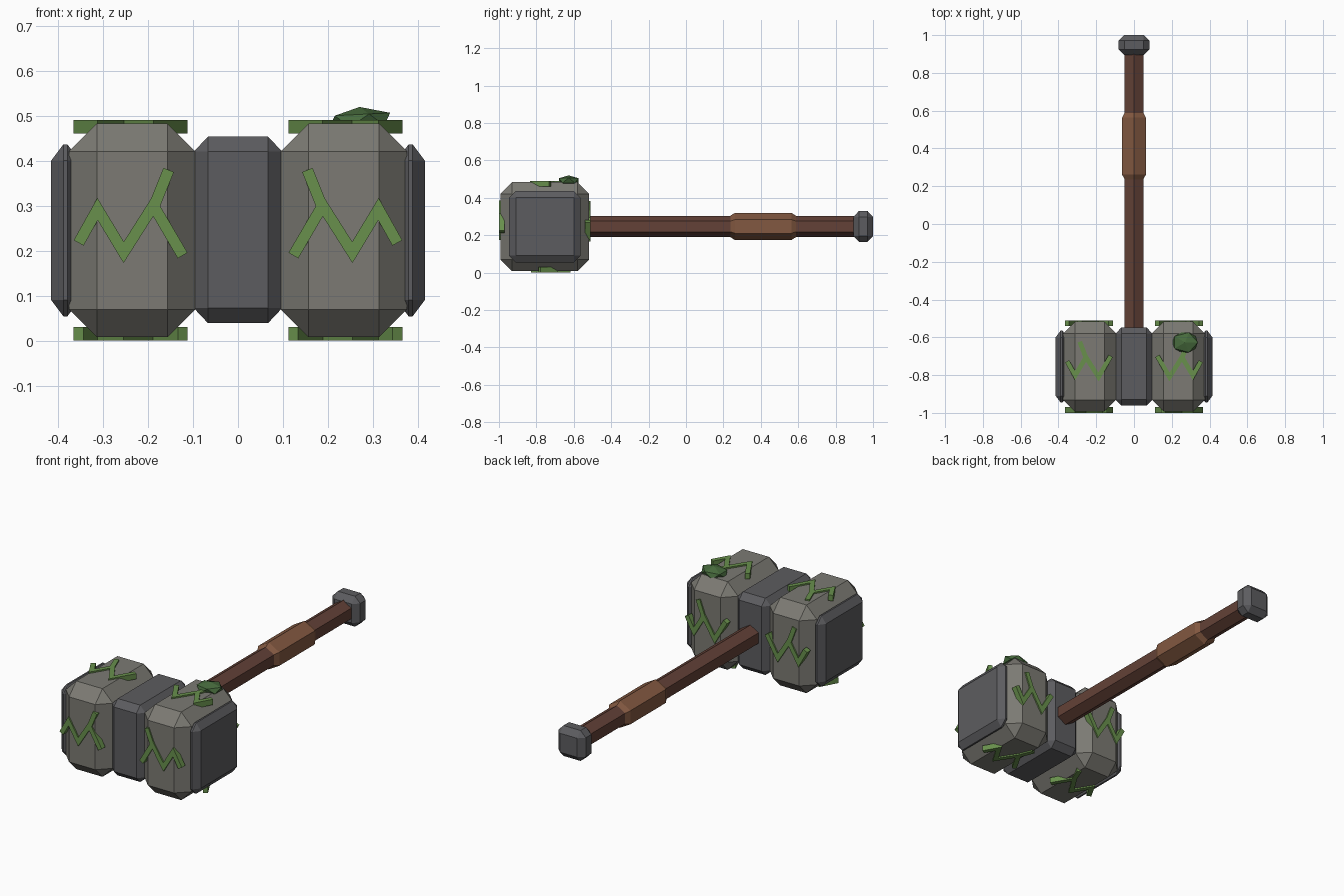
import bpy, bmesh, math
from mathutils import Vector

if "Cube" in bpy.data.objects:
    bpy.data.objects.remove(bpy.data.objects["Cube"])

CY, CZ = -0.755, 0.246      # centre of the hammer head
BX = 0.235                  # centre of each stone block along x


def material(name, rgb):
    m = bpy.data.materials.new(name)
    m.diffuse_color = (*rgb, 1)
    m.use_nodes = True
    m.node_tree.nodes["Principled BSDF"].inputs["Base Color"].default_value = m.diffuse_color
    return m


STONE = material("stone", (0.200, 0.195, 0.172))
METAL = material("dark_metal", (0.108, 0.108, 0.116))
WOOD = material("red_brown_wood", (0.125, 0.053, 0.038))
GRIP = material("leather", (0.225, 0.098, 0.052))
VINE = material("vine_green", (0.140, 0.280, 0.073))
MOSS = material("moss_green", (0.062, 0.145, 0.046))


def finish(name, bm, mat):
    bmesh.ops.recalc_face_normals(bm, faces=bm.faces[:])
    me = bpy.data.meshes.new(name)
    bm.to_mesh(me)
    bm.free()
    me.materials.append(mat)
    ob = bpy.data.objects.new(name, me)
    bpy.context.collection.objects.link(ob)
    return ob


def chamfer_box(name, centre, half, inset, mat):
    """Box with every edge and corner chamfered, inset given per axis."""
    bm = bmesh.new()
    c = Vector(centre)
    for sx in (-1, 1):
        for sy in (-1, 1):
            for sz in (-1, 1):
                for keep in range(3):
                    p = [half[i] - (0 if i == keep else inset[i]) for i in range(3)]
                    bm.verts.new(c + Vector((sx * p[0], sy * p[1], sz * p[2])))
    bmesh.ops.convex_hull(bm, input=bm.verts[:])
    bmesh.ops.dissolve_limit(bm, angle_limit=0.01, verts=bm.verts[:], edges=bm.edges[:])
    return finish(name, bm, mat)


def hex_rod(name, rings, mat):
    """Six-sided rod along y from (y, radius) rings, one corner pointing up."""
    bm = bmesh.new()
    loops = []
    for y, r in rings:
        angles = [math.radians(90 + 60 * k) for k in range(6)]
        loops.append([bm.verts.new((r * math.cos(a), y, CZ + 0.001 + r * math.sin(a)))
                      for a in angles])
    for a, b in zip(loops, loops[1:]):
        for k in range(6):
            bm.faces.new((a[k], a[(k + 1) % 6], b[(k + 1) % 6], b[k]))
    bm.faces.new(loops[0])
    bm.faces.new(loops[-1])
    return finish(name, bm, mat)


def ribbon(bm, path, place, width=0.025):
    """Zigzag strip with mitred corners; place(u, v, level) sets it on a side."""
    pts = [Vector(p) for p in path]
    dirs = [(b - a).normalized() for a, b in zip(pts, pts[1:])]
    rows = []
    for i, p in enumerate(pts):
        d0, d1 = dirs[max(i - 1, 0)], dirs[min(i, len(dirs) - 1)]
        n0, n1 = Vector((-d0.y, d0.x)), Vector((-d1.y, d1.x))
        m = (n0 + n1).normalized()
        m = m * (width / 2 / m.dot(n0))
        rows.append([bm.verts.new(place(*q, lv)) for q, lv in
                     ((p + m, 0), (p - m, 0), (p - m, 1), (p + m, 1))])
    for a, b in zip(rows, rows[1:]):
        for k in range(4):
            bm.faces.new((a[k], a[(k + 1) % 4], b[(k + 1) % 4], b[k]))
    bm.faces.new(rows[0])
    bm.faces.new(rows[-1])


# Head: stone blocks, end caps and the central band
for s, side in ((-1, "left"), (1, "right")):
    chamfer_box(side + "_stone_block", (s * BX, CY, CZ), (0.14, 0.2375, 0.2375),
                (0.062, 0.062, 0.062), STONE)
    chamfer_box(side + "_end_cap", (s * 0.3835, CY, CZ), (0.0315, 0.191, 0.191),
                (0.027, 0.036, 0.036), METAL)
chamfer_box("head_band", (0, CY, CZ + 0.001), (0.098, 0.207, 0.207),
            (0.031, 0.033, 0.033), METAL)

# Handle, grip and pommel
hex_rod("handle", [(-0.60, 0.057), (0.93, 0.057)], WOOD)
hex_rod("grip", [(0.235, 0.056), (0.262, 0.073), (0.563, 0.073), (0.59, 0.056)], GRIP)
chamfer_box("pommel", (0, 0.9475, CZ + 0.001), (0.082, 0.0525, 0.082),
            (0.031, 0.029, 0.031), METAL)

# Vines: one zigzag and a branch on four sides of each block, mirrored in x
ZIG = [(-0.119, -0.028), (-0.077, 0.047), (-0.019, -0.049), (0.047, 0.055), (0.112, -0.056)]
FLIP = [(u, -v) for u, v in ZIG]
TWIG = [(0.047, 0.050), (0.081, 0.134)]
FLIP_TWIG = [(-0.019, 0.045), (-0.052, 0.132)]


def placer(s, side):
    def place(u, v, level):
        x = s * (BX - u)
        d = 0.215 + 0.030 * level
        return {"front": (x, CY - d, CZ + v), "back": (x, CY + d, CZ + v),
                "top": (x, CY + v, CZ + d), "bottom": (x, CY + v, CZ - d)}[side]
    return place


for s, label in ((-1, "left"), (1, "right")):
    for side in ("front", "back", "top", "bottom"):
        same = side in ("front", "bottom")
        bm = bmesh.new()
        ribbon(bm, ZIG if same else FLIP, placer(s, side))
        ribbon(bm, TWIG if same else FLIP_TWIG, placer(s, side))
        finish(f"{label}_{side}_vine", bm, VINE)

# Moss clump on top of the right block
bm = bmesh.new()
bmesh.ops.create_icosphere(bm, subdivisions=1, radius=1)
for v in bm.verts:
    v.co = Vector((0.270 + v.co.x * 0.076, -0.627 + v.co.y * 0.062,
                   0.490 + v.co.z * 0.030 + v.co.x * 0.004))
finish("moss_clump", bm, MOSS)
